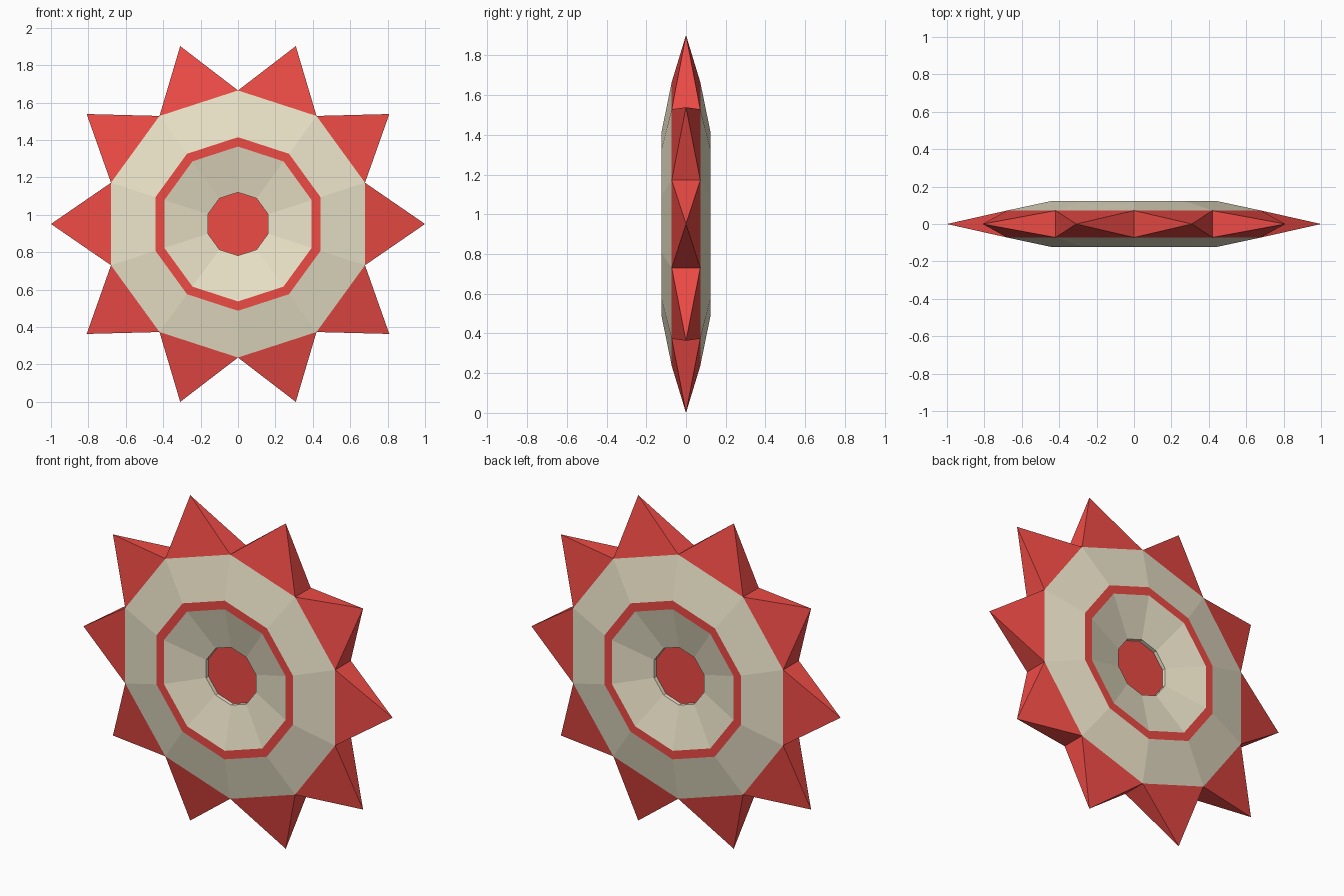
import bpy
from math import cos, sin, pi

if "Cube" in bpy.data.objects:
    bpy.data.objects.remove(bpy.data.objects["Cube"])

SIDES = 10
STEP = 2 * pi / SIDES
CZ = sin(2 * STEP)          # centre height so the lowest tips touch z = 0
RIM_R, RIM_Y = 0.714, 0.072


def material(name, rgb):
    m = bpy.data.materials.new(name)
    m.diffuse_color = (*rgb, 1)
    m.use_nodes = True
    m.node_tree.nodes["Principled BSDF"].inputs["Base Color"].default_value = m.diffuse_color
    return m


red = material("red", (0.85, 0.07, 0.06))
tan = material("tan", (0.84, 0.78, 0.59))


def polar(r, a, y):
    return (r * cos(a), y, r * sin(a))


def add_object(name, verts, faces, mat):
    me = bpy.data.meshes.new(name)
    me.from_pydata(verts, [], faces)
    me.materials.append(mat)
    ob = bpy.data.objects.new(name, me)
    ob.location.z = CZ
    bpy.context.collection.objects.link(ob)
    return ob


def band(name, profile, mat, cap=False):
    """Ten-sided band through (radius, depth) points, mirrored to the back."""
    verts = [polar(r, (i + 0.5) * STEP, -y) for r, y in profile for i in range(SIDES)]
    faces = []
    for k in range(len(profile) - 1):
        o, n = k * SIDES, (k + 1) * SIDES
        for i in range(SIDES):
            j = (i + 1) % SIDES
            faces.append((o + i, o + j, n + j, n + i))
    if cap:
        last = (len(profile) - 1) * SIDES
        faces.append(tuple(range(last, last + SIDES)))
    ob = add_object(name, verts, faces, mat)
    mod = ob.modifiers.new("back_side", 'MIRROR')
    mod.use_axis = (False, True, False)
    return ob


# Sloping outer disc, flat trim ring, concave dish with recess wall, hub floor
band("outer_disc", [(RIM_R, RIM_Y), (0.464, 0.123)], tan)
band("trim_ring", [(0.464, 0.123), (0.414, 0.123)], red)
band("inner_dish", [(0.414, 0.123), (0.169, 0.065), (0.169, 0.043)], tan)
band("hub", [(0.169, 0.043)], red, cap=True)

# Pyramid spikes around the rim
for k in range(SIDES):
    a = k * STEP
    lo, hi = a - STEP / 2, a + STEP / 2
    verts = [polar(RIM_R, lo, -RIM_Y), polar(RIM_R, hi, -RIM_Y),
             polar(RIM_R, hi, RIM_Y), polar(RIM_R, lo, RIM_Y), polar(1, a, 0)]
    faces = [(1, 0, 4), (2, 1, 4), (3, 2, 4), (0, 3, 4)]
    add_object(f"spike_{k + 1}", verts, faces, red)
